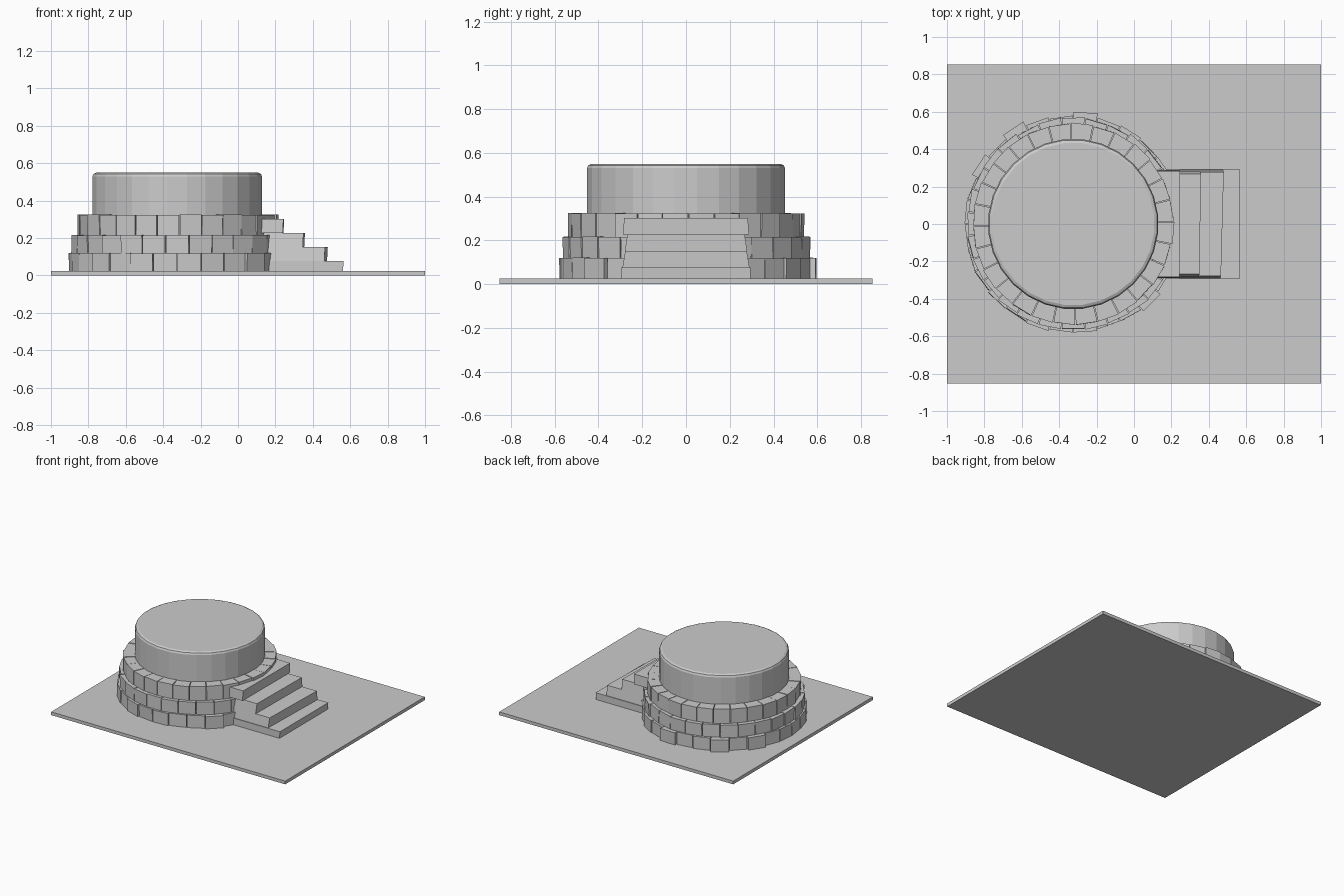
import bpy, bmesh, math, random

if "Cube" in bpy.data.objects:
    bpy.data.objects.remove(bpy.data.objects["Cube"])

random.seed(4)
CX = -0.325
N = 28
STEP = 2 * math.pi / N


def make_object(name, bm):
    bmesh.ops.recalc_face_normals(bm, faces=bm.faces)
    mesh = bpy.data.meshes.new(name)
    bm.to_mesh(mesh)
    bm.free()
    obj = bpy.data.objects.new(name, mesh)
    bpy.context.collection.objects.link(obj)
    return obj


def prism(bm, low, high, z0, z1):
    """Closed solid between two outlines with equal point counts."""
    a = [bm.verts.new((x, y, z0)) for x, y in low]
    b = [bm.verts.new((x, y, z1)) for x, y in high]
    n = len(a)
    bm.faces.new(a[::-1])
    bm.faces.new(b)
    for i in range(n):
        j = (i + 1) % n
        bm.faces.new((a[i], a[j], b[j], b[i]))


def polar(r, a):
    return CX + r * math.cos(a), r * math.sin(a)


# ground slab
bm = bmesh.new()
slab = [(-1, -0.852), (1, -0.852), (1, 0.852), (-1, 0.852)]
prism(bm, slab, slab, 0, 0.025)
make_object("ground_slab", bm)

# three courses of slightly uneven wedge-shaped stones
def stone_course(name, r_out, z0, z1, shift, jitter, bulges=()):
    bm = bmesh.new()
    for i in range(N):
        a0 = (i + shift) * STEP + 0.004
        a1 = a0 + STEP - 0.008
        r0 = r_out + random.uniform(-jitter, jitter)
        r1 = r_out + random.uniform(-jitter, jitter)
        if i in bulges:
            r0 += 0.022
            r1 += 0.022
        lean = random.uniform(-0.003, 0.003)
        low = [polar(0.43, a0), polar(r0, a0), polar(r1, a1), polar(0.43, a1)]
        high = [polar(0.43, a0), polar(r0 + lean, a0),
                polar(r1 + lean, a1), polar(0.43, a1)]
        prism(bm, low, high, z0, z1 - random.uniform(0, 0.003))
    make_object(name, bm)


stone_course("lower_stones", 0.58, 0.025, 0.121, 0.0, 0.006, (6, 9, 11, 24))
stone_course("middle_stones", 0.565, 0.118, 0.217, 0.5, 0.006)
stone_course("upper_stones", 0.537, 0.214, 0.326, 0.1, 0.004)

# drum with a chamfered top rim
bm = bmesh.new()
rings = []
for r, z in [(0.456, 0.025), (0.456, 0.53), (0.45, 0.543), (0.435, 0.55)]:
    rings.append([bm.verts.new((*polar(r, (i + 0.5) * STEP), z)) for i in range(N)])
for a, b in zip(rings, rings[1:]):
    for i in range(N):
        j = (i + 1) % N
        bm.faces.new((a[i], a[j], b[j], b[i]))
bm.faces.new(rings[0][::-1])
bm.faces.new(rings[-1])
make_object("drum", bm)

# worn stair treads: front x at -y and +y sides, half width at bottom and top
treads = [
    (0.565, 0.565, 0.295, 0.295, 0.025, 0.077),
    (0.465, 0.480, 0.290, 0.278, 0.077, 0.151),
    (0.350, 0.358, 0.280, 0.268, 0.151, 0.226),
    (0.243, 0.247, 0.288, 0.283, 0.226, 0.302),
]
for k, (xa, xb, w0, w1, z0, z1) in enumerate(treads):
    bm = bmesh.new()
    low = [(0.1, -w0), (xa - 0.004, -w0), (xb - 0.004, w0), (0.1, w0)]
    high = [(0.1, -w1), (xa, -w1), (xb, w1), (0.1, w1)]
    prism(bm, low, high, z0, z1)
    make_object(f"stair_step_{k + 1}", bm)
